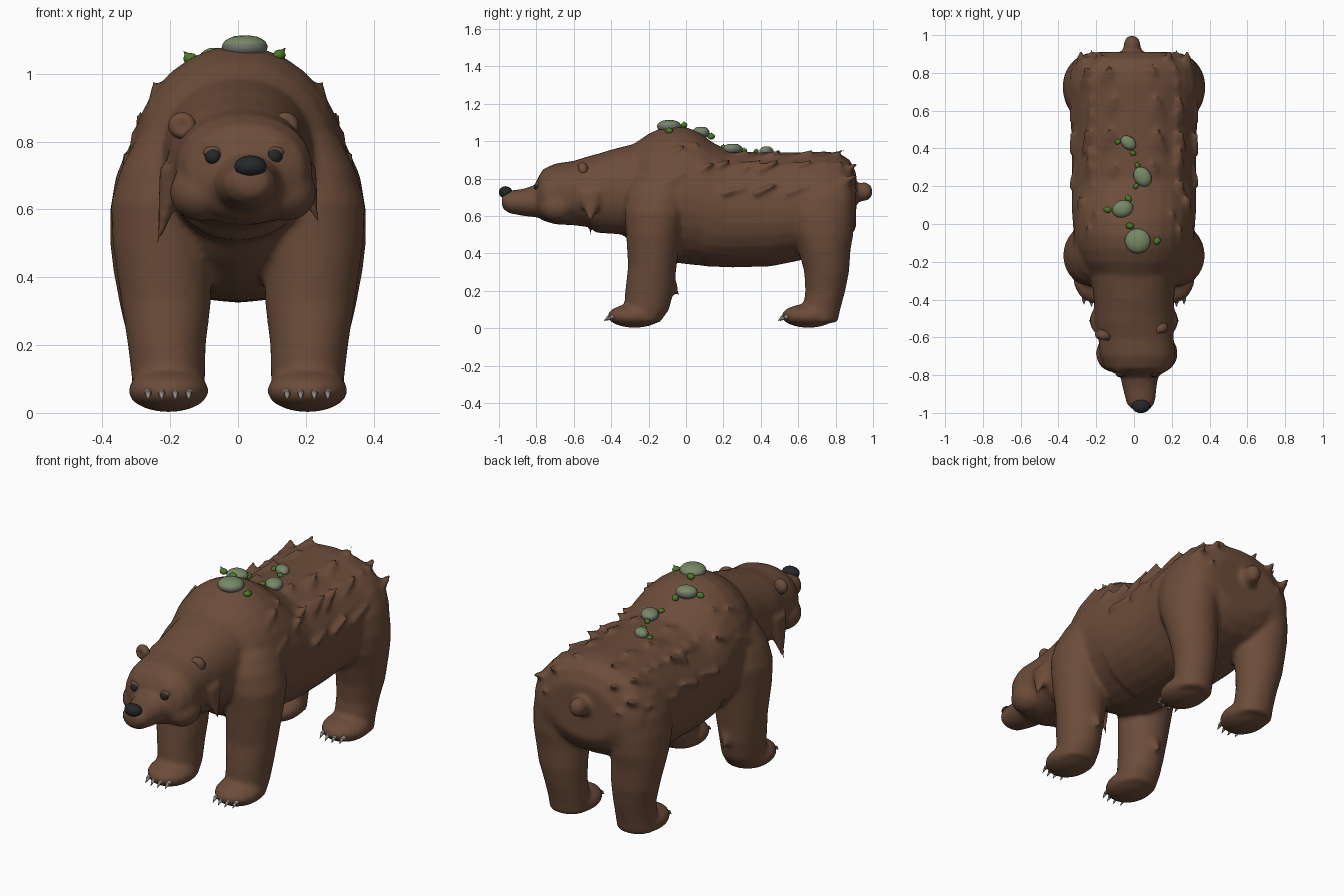
import bpy, bmesh, math, random
from mathutils import Vector, Matrix

random.seed(4)
if "Cube" in bpy.data.objects:
    bpy.data.objects.remove(bpy.data.objects["Cube"], do_unlink=True)


def material(name, rgb):
    m = bpy.data.materials.new(name)
    m.use_nodes = True
    m.diffuse_color = (*rgb, 1)
    bsdf = m.node_tree.nodes["Principled BSDF"]
    bsdf.inputs["Base Color"].default_value = (*rgb, 1)
    bsdf.inputs["Roughness"].default_value = 0.8
    return m


FUR = material("brown fur", (0.15, 0.073, 0.042))
BLACK = material("black", (0.018, 0.02, 0.022))
CLAW = material("claw grey", (0.27, 0.26, 0.22))
STONE = material("stone grey", (0.18, 0.18, 0.16))
MOSS = material("pale moss", (0.18, 0.25, 0.13))
LEAF = material("leaf green", (0.07, 0.19, 0.02))


def finish(name, bm, mats):
    bmesh.ops.recalc_face_normals(bm, faces=bm.faces)
    me = bpy.data.meshes.new(name)
    for f in bm.faces:
        f.smooth = True
    bm.to_mesh(me)
    bm.free()
    ob = bpy.data.objects.new(name, me)
    bpy.context.collection.objects.link(ob)
    for m in mats:
        me.materials.append(m)
    return ob


def skin(bm, rings):
    rows = [[bm.verts.new(p) for p in ring] for ring in rings]
    n = len(rows[0])
    for a, b in zip(rows, rows[1:]):
        for i in range(n):
            bm.faces.new((a[i], a[(i + 1) % n], b[(i + 1) % n], b[i]))
    bm.faces.new(rows[0])
    bm.faces.new(rows[-1])


def oval(power=2.0, n=28):
    for i in range(n):
        a = math.tau * i / n
        c, s = math.cos(a), math.sin(a)
        yield (math.copysign(abs(c) ** (2 / power), c),
               math.copysign(abs(s) ** (2 / power), s))


def trunk(bm, sections, power=2.0):
    """Sections along y: y, centre x, half width, bottom, top."""
    skin(bm, [[(cx + w * c, y, (lo + hi) / 2 + (hi - lo) / 2 * s)
               for c, s in oval(power)] for y, cx, w, lo, hi in sections])


def limb(bm, sections, side):
    """Sections along z: z, centre x, centre y, half width, half depth."""
    skin(bm, [[(side * (cx + rx * c), cy + ry * s, z) for c, s in oval()]
              for z, cx, cy, rx, ry in sections])


def ball(bm, centre, size, turn=0, detail=3):
    m = Matrix.Translation(centre) @ Matrix.Rotation(turn, 4, 'Z') @ Matrix.Diagonal((*size, 1))
    return bmesh.ops.create_icosphere(bm, subdivisions=detail, radius=1, matrix=m)["verts"]


def spike(bm, base, tip, r, flat=1.0, tip_r=0.0):
    base, tip = Vector(base), Vector(tip)
    d = tip - base
    m = (Matrix.Translation((base + tip) / 2) @ d.to_track_quat('Z', 'Y').to_matrix().to_4x4()
         @ Matrix.Diagonal((1, flat, 1, 1)))
    bmesh.ops.create_cone(bm, cap_ends=True, segments=10, radius1=r, radius2=tip_r,
                          depth=d.length, matrix=m)


# Body, neck and head masses, fused into one pelt
bm = bmesh.new()
trunk(bm, [(-.34, 0, .17, .50, .93), (-.28, 0, .225, .45, .985), (-.2, 0, .285, .40, 1.04),
           (-.13, 0, .31, .37, 1.072), (-.06, 0, .32, .35, 1.085), (.02, 0, .325, .34, 1.07),
           (.08, 0, .33, .335, 1.04), (.14, 0, .33, .33, .995), (.22, 0, .33, .325, .955)])
trunk(bm, [(.1, 0, .32, .33, .96), (.25, 0, .33, .325, .945), (.45, 0, .33, .33, .94),
           (.6, 0, .34, .36, .94), (.75, 0, .345, .40, .945), (.82, 0, .33, .43, .935),
           (.875, 0, .285, .48, .90), (.91, 0, .2, .54, .83)], 2.15)
trunk(bm, [(-.80, .025, .11, .60, .79), (-.765, .022, .175, .575, .85), (-.70, .02, .20, .555, .88),
           (-.6, .01, .20, .55, .895), (-.52, 0, .205, .54, .92), (-.48, 0, .21, .51, .93),
           (-.4, 0, .212, .505, .955), (-.28, 0, .225, .495, .985), (-.15, 0, .22, .47, 1.0)], 2.15)
trunk(bm, [(-.985, .037, .045, .645, .72), (-.95, .035, .075, .615, .735), (-.87, .03, .09, .60, .745),
           (-.78, .027, .105, .59, .775), (-.68, .02, .12, .58, .81)])

for s in (-1, 1):
    limb(bm, [(.03, .205, -.24, .105, .1), (.1, .205, -.21, .108, .12), (.2, .21, -.195, .115, .13),
              (.33, .212, -.18, .133, .13), (.5, .225, -.175, .145, .145), (.62, .23, -.165, .145, .165),
              (.72, .215, -.155, .13, .165), (.8, .18, -.14, .125, .15), (.9, .13, -.12, .1, .1)], s)
    limb(bm, [(.03, .205, .71, .105, .1), (.1, .205, .725, .105, .1), (.2, .21, .745, .11, .107),
              (.3, .22, .752, .125, .12), (.42, .23, .74, .138, .14), (.5, .235, .73, .142, .165),
              (.6, .235, .72, .142, .18), (.7, .225, .72, .135, .18), (.8, .19, .73, .125, .15),
              (.87, .15, .74, .1, .12)], s)
    for y in (-.275, .655):
        ball(bm, (s * .205, y, .066), (.12, .145, .064))
    # Buttocks, cheeks and brow
    ball(bm, (s * .2, .81, .66), (.14, .1, .2))
    ball(bm, (.015 + s * .125, -.685, .65), (.092, .1, .085))
    ball(bm, (.02 + s * .085, -.745, .785), (.055, .05, .04))
    # Ruff tufts and elbow tufts
    spike(bm, (s * .185, -.51, .72), (s * .24, -.51, .48 if s < 0 else .55), .08, .6)
    spike(bm, (s * .2, -.12, .27), (s * .2, -.03, .17), .07)
    # Shoulder tufts
    for x, y, z in ((.23, -.06, .93), (.29, -.06, .78), (.19, .03, .95), (.27, .1, .84)):
        spike(bm, (s * (x - .03), y - .06, z - .04), (s * (x + .03), y + .06, z + .06), .075, .5)
    # Shaggy fringe down both edges of the back
    for i in range(8):
        y = .18 + i * .088 + random.uniform(-.015, .015)
        j = random.uniform(-.02, .02)
        spike(bm, (s * (.20 + j), y - .05, .835), (s * (.25 + j), y + .06, .905 + j / 2), .075, .5)
        if i % 2:
            spike(bm, (s * (.10 + j), y - .06, .895), (s * (.12 + j), y + .07, .96), .07, .45)
            spike(bm, (s * .285, y - .06, .72), (s * (.335 + j / 2), y + .05, .765 + j), .07, .4)
    # Rump tufts
    for x, z in ((.29, .80), (.19, .86), (.23, .72)):
        spike(bm, (s * x * .9, .80, z - .04), (s * x, .94, z + .03), .065, .6)

# Tail
spike(bm, (-.01, .84, .71), (-.01, .95, .73), .07, 1, .045)
ball(bm, (-.01, .95, .73), (.045, .05, .052))
pelt = finish("body_pelt", bm, [FUR])
mod = pelt.modifiers.new("Fuse", 'REMESH')
mod.mode, mod.voxel_size, mod.use_smooth_shade = 'VOXEL', .0125, True
mod = pelt.modifiers.new("Soften", 'SMOOTH')
mod.factor, mod.iterations = .5, 7

# Ears, eyes and nose
for name, x, y, turn in (("right_ear", -.165, -.59, -.3), ("left_ear", .14, -.555, .4)):
    bm = bmesh.new()
    ball(bm, (x, y, .847), (.042, .03, .04), turn)
    ear = finish(name, bm, [FUR])
    # Hollow the front of the ear
    for v in ear.data.vertices:
        d = math.hypot(v.co.x - x, v.co.z - .847)
        if v.co.y < y and d < .028:
            v.co.y += .016 * (1 - d / .028)
for name, x in (("right_eye", -.073), ("left_eye", .107)):
    bm = bmesh.new()
    ball(bm, (x, -.788, .757), (.025, .024, .025))
    finish(name, bm, [BLACK])
    # Upper lid
    bm = bmesh.new()
    ball(bm, (x, -.780, .768), (.03, .024, .02))
    finish(name + "lid", bm, [FUR])
bm = bmesh.new()
ball(bm, (.037, -.965, .727), (.048, .036, .032))
finish("nose", bm, [BLACK])

# Claws, four on each paw
for name, s, y in (("front_right", -1, -.395), ("front_left", 1, -.395),
                   ("hind_right", -1, .535), ("hind_left", 1, .535)):
    bm = bmesh.new()
    for i in range(4):
        x = s * (.145 + i * .04)
        back = .012 if i in (0, 3) else 0
        spike(bm, (x, y + .02 + back, .066), (x, y - .022 + back, .058), .013, 1, .01)
        spike(bm, (x, y - .02 + back, .058), (x, y - .045 + back, .037), .01)
    finish(name + "_claws", bm, [CLAW])

# Mossy stones on the back
stones = [((.02, -.09, 1.079), (.068, .066, .036)), ((-.06, .08, 1.045), (.056, .046, .034)),
          ((.045, .25, .958), (.045, .056, .03)), ((-.03, .43, .945), (.034, .045, .028))]
for i, (pos, size) in enumerate(stones):
    bm = bmesh.new()
    for v in ball(bm, pos, size, .3 * i, 3):
        v.co.z = min(v.co.z, pos[2] + size[2] * .93)
    bm.normal_update()
    for f in bm.faces:
        f.material_index = int(f.normal.z > .5)
    finish(f"stone_{i + 1}", bm, [STONE, MOSS])

# Small leaf clumps around the stones
leaves = [(-.14, .075, 1.045), (.122, -.09, 1.055), (-.03, .135, 1.025), (-.022, -.01, 1.085),
          (.01, .2, .968), (.018, .31, .95), (-.005, .375, .945), (-.085, .435, .935)]
bm = bmesh.new()
for i, p in enumerate(leaves):
    r = .022 if i < 4 else .017
    ball(bm, p, (r, r * .8, r * .75), i, 2)
    spike(bm, p, (p[0] * 1.15, p[1], p[2] + r), r * .7)
finish("leaf_clumps", bm, [LEAF])
